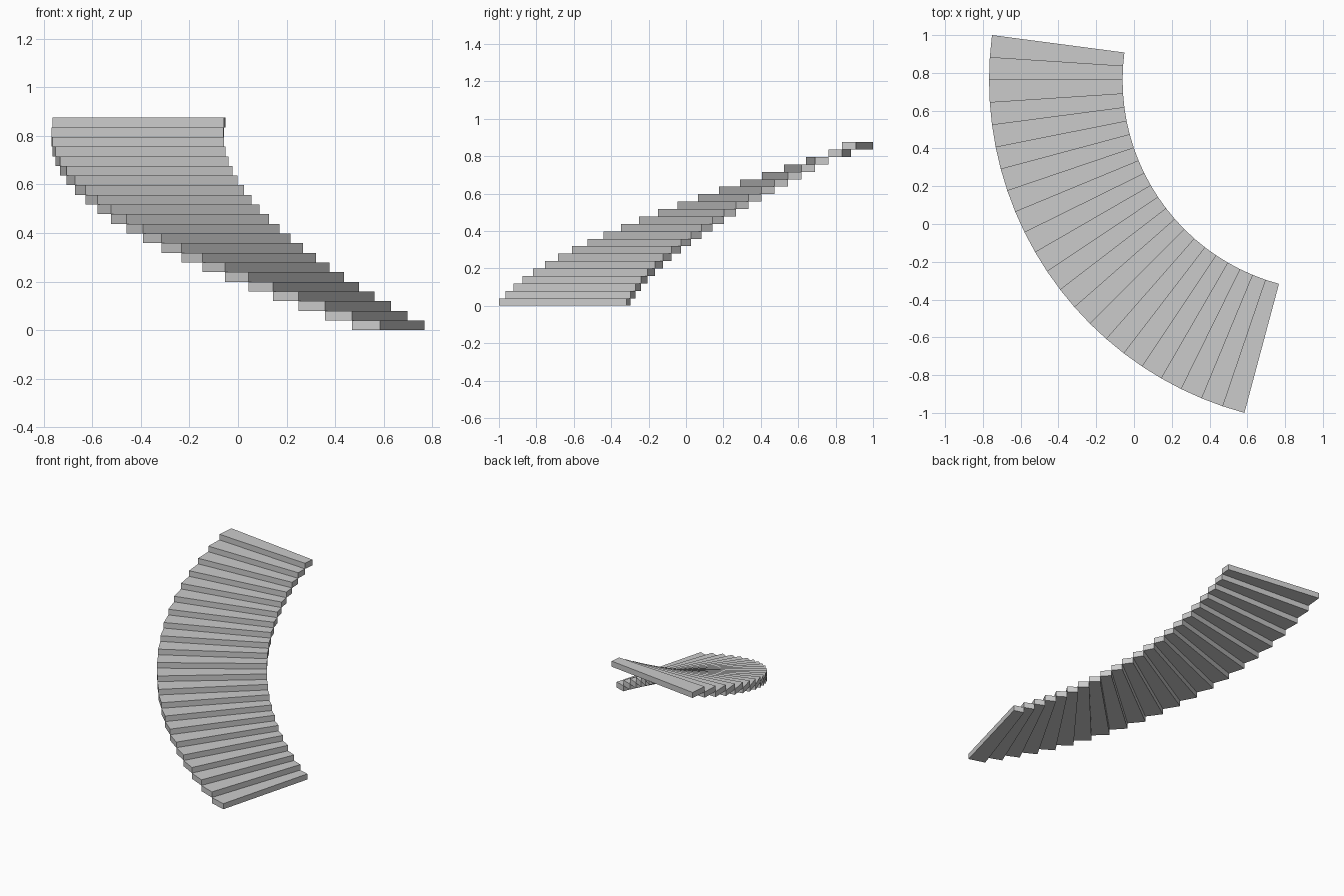
import bpy
import bmesh
from math import sin, cos, radians

if "Cube" in bpy.data.objects:
    bpy.data.objects.remove(bpy.data.objects["Cube"])

STEPS = 22
RISE = 0.875 / STEPS
SWEEP = 3.75                      # degrees per tread
START = 255.0                     # angle of the lowest edge
R_OUT, R_IN = 1.824, 1.117
CX, CY = 1.0566, 0.762            # centre of the curve


def point(radius, degrees, z):
    a = radians(degrees)
    return (CX + radius * cos(a), CY + radius * sin(a), z)


def wedge_step(name, a0, a1, z0, z1):
    """Flat wedge-shaped tread between two angles."""
    bm = bmesh.new()
    plan = [(R_IN, a0), (R_OUT, a0), (R_OUT, a1), (R_IN, a1)]
    base = bm.faces.new([bm.verts.new(point(r, a, z0)) for r, a in plan])
    top = bmesh.ops.extrude_face_region(bm, geom=[base], use_keep_orig=True)
    verts = [g for g in top["geom"] if isinstance(g, bmesh.types.BMVert)]
    bmesh.ops.translate(bm, verts=verts, vec=(0, 0, z1 - z0))
    bmesh.ops.recalc_face_normals(bm, faces=bm.faces[:])
    mesh = bpy.data.meshes.new(name)
    bm.to_mesh(mesh)
    bm.free()
    obj = bpy.data.objects.new(name, mesh)
    bpy.context.collection.objects.link(obj)
    return obj


# Treads climbing around the curve
for i in range(STEPS):
    a = START - i * SWEEP
    wedge_step(f"stair_step_{i + 1:02d}", a, a - SWEEP, i * RISE, (i + 1) * RISE)
